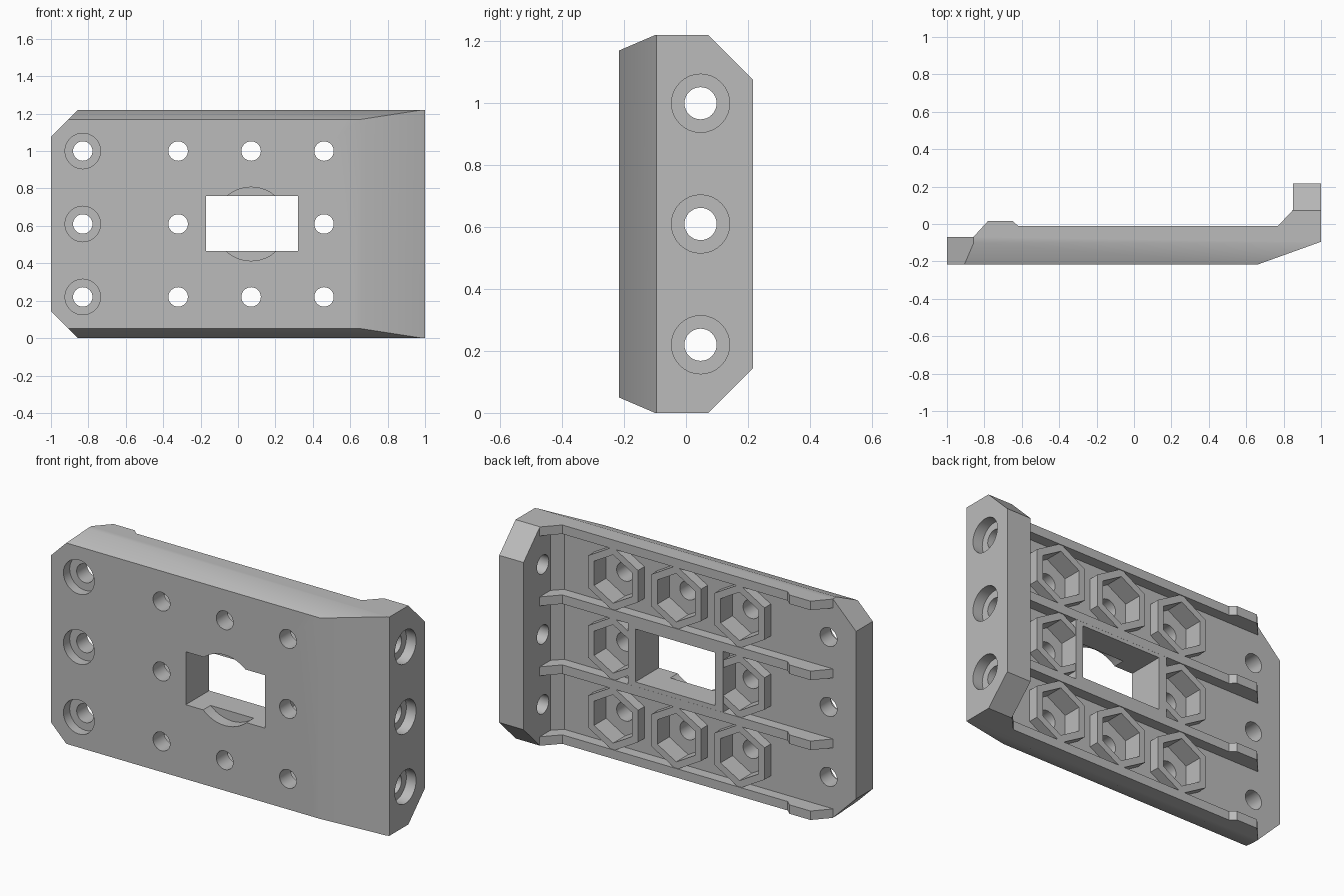
import bpy, math
from mathutils import Matrix, Vector
import bmesh

if "Cube" in bpy.data.objects:
    bpy.data.objects.remove(bpy.data.objects["Cube"], do_unlink=True)

grey = bpy.data.materials.new("plain grey")
grey.use_nodes = True
colour = (0.5, 0.5, 0.5, 1)
grey.diffuse_color = colour
grey.node_tree.nodes["Principled BSDF"].inputs["Base Color"].default_value = colour

HEIGHT = 1.22
FRONT, FLOOR, RIB_TOP, BACK = -0.217, -0.07, -0.01, 0.217
ROWS = (0.22, 0.61, 1.0)
COLUMNS = (-0.32, 0.07, 0.46)


def prism(name, points, axis, low, high):
    """Extrude a 2D outline along an axis; the outline uses the other two axes in order."""
    def place(p, t):
        co = list(p)
        co.insert("xyz".index(axis), t)
        return Vector(co)
    bm = bmesh.new()
    rings = [[bm.verts.new(place(p, t)) for p in points] for t in (low, high)]
    bm.faces.new(rings[0])
    bm.faces.new(rings[1])
    n = len(points)
    for i in range(n):
        j = (i + 1) % n
        bm.faces.new((rings[0][i], rings[0][j], rings[1][j], rings[1][i]))
    bmesh.ops.recalc_face_normals(bm, faces=bm.faces)
    mesh = bpy.data.meshes.new(name)
    bm.to_mesh(mesh)
    bm.free()
    mesh.materials.append(grey)
    obj = bpy.data.objects.new(name, mesh)
    bpy.context.collection.objects.link(obj)
    return obj


def disc(name, centre, radius, axis, low, high, sides=32):
    """Round or hexagonal prism with a corner pointing along the second outline axis."""
    pts = []
    for i in range(sides):
        a = math.tau * i / sides
        pts.append((centre[0] + radius * math.sin(a), centre[1] + radius * math.cos(a)))
    return prism(name, pts, axis, low, high)


def box(name, x, y, z):
    return prism(name, [(x[0], y[0]), (x[1], y[0]), (x[1], y[1]), (x[0], y[1])], "z", *z)


def combine(target, tool, operation):
    """Apply one boolean and remove its tool."""
    mod = target.modifiers.new(operation, "BOOLEAN")
    mod.operation = operation
    mod.solver = "EXACT"
    mod.object = tool
    bpy.context.view_layer.objects.active = target
    bpy.ops.object.modifier_apply(modifier=mod.name)
    bpy.data.objects.remove(tool, do_unlink=True)


# Plate with angled front end and upright flange
plate = prism("mounting_plate", [
    (-1, FRONT), (0.66, FRONT), (1, -0.095), (1, BACK), (0.85, BACK),
    (0.85, -0.02), (0.80, FLOOR), (-1, FLOOR)], "z", -0.1, HEIGHT + 0.1)

# Nut bosses on the back, leaving the centre free
spots = [(x, z) for x in COLUMNS for z in ROWS if (x, z) != (COLUMNS[1], ROWS[1])]
for spot in spots:
    combine(plate, disc("nut_boss", spot, 0.178, "y", -0.13, -0.014, 6), "UNION")
for spot in spots:
    combine(plate, disc("nut_pocket", spot, 0.135, "y", -0.12, 0.1, 6), "DIFFERENCE")

# Four long ribs with raised pads, the outer two trimmed flush by the outline
rib_outline = [(-0.92, -0.13), (0.9, -0.13), (0.9, 0.075), (0.85, 0.075), (0.77, RIB_TOP),
               (-0.62, RIB_TOP), (-0.65, 0.017), (-0.78, 0.017), (-0.86, FLOOR - 0.001)]
for low, high in ((-0.06, 0.05), (0.39, 0.44), (0.78, 0.83), (1.17, HEIGHT + 0.06)):
    combine(plate, prism("rib", rib_outline, "z", low, high), "UNION")

# Window frame and window
combine(plate, box("window_frame", (-0.22, 0.365), (-0.14, RIB_TOP - 0.0005), (0.43, 0.79)), "UNION")
combine(plate, box("window", (-0.17, 0.32), (-0.5, 0.5), (0.465, 0.76)), "DIFFERENCE")
combine(plate, disc("front_recess", (0.07, 0.61), 0.197, "y", -0.4, FRONT + 0.065, 48), "DIFFERENCE")

# Bolt holes through the plate, and counterbored holes at both ends
for spot in spots:
    combine(plate, disc("bolt_hole", spot, 0.052, "y", -0.5, 0.0), "DIFFERENCE")
for z in ROWS:
    combine(plate, disc("end_hole", (-0.83, z), 0.052, "y", -0.5, 0.3), "DIFFERENCE")
    combine(plate, disc("end_counterbore", (-0.83, z), 0.095, "y", -0.5, FRONT + 0.055), "DIFFERENCE")
    combine(plate, disc("flange_hole", (0.047, z), 0.052, "x", 0.7, 1.2), "DIFFERENCE")
    combine(plate, disc("flange_counterbore", (0.047, z), 0.094, "x", 0.94, 1.2), "DIFFERENCE")

# Trim to the side outline, then clip the corners of the free end
half = [(-0.5, 0.05 - 0.05 * (0.5 - 0.217) / -0.117), (-0.1, 0), (0.073, 0), (0.3, 0.227)]
side = half + [(y, HEIGHT - z) for y, z in reversed(half)]
combine(plate, prism("side_outline", side, "x", -1.5, 1.5), "INTERSECT")
corners = [(-1.1, 0.243), (-0.857, 0), (-0.8, -0.2), (1.2, -0.2)]
corners += [(x, HEIGHT - z) for x, z in reversed(corners)]
combine(plate, prism("front_outline", corners, "y", -1, 1), "INTERSECT")

# Smooth hole walls, crisp edges elsewhere
bpy.ops.object.select_all(action="DESELECT")
plate.select_set(True)
bpy.context.view_layer.objects.active = plate
bpy.ops.object.shade_smooth_by_angle(angle=math.radians(25))
